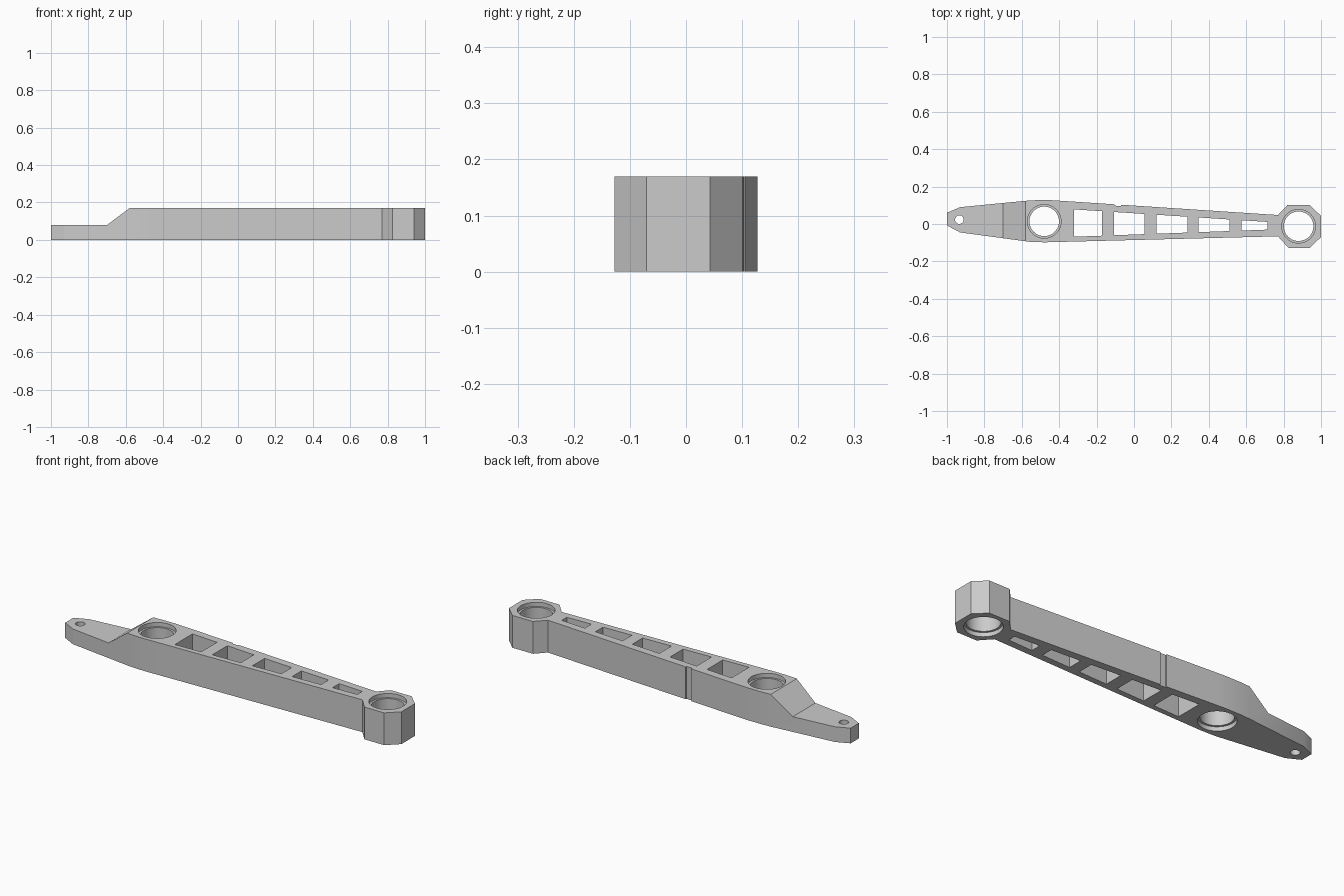
import bpy, bmesh, math

cube = bpy.data.objects.get("Cube")
if cube:
    bpy.data.objects.remove(cube, do_unlink=True)

HEIGHT = 0.17

grey = bpy.data.materials.new("plain grey")
grey.use_nodes = True
grey.diffuse_color = (0.6, 0.6, 0.6, 1)
grey.node_tree.nodes["Principled BSDF"].inputs["Base Color"].default_value = (0.6, 0.6, 0.6, 1)


def prism(name, points, low, high, axis="z"):
    """Extrude a closed profile along z, or along y for an (x, z) profile."""
    bm = bmesh.new()
    place = (lambda a, b, h: (a, b, h)) if axis == "z" else (lambda a, b, h: (a, h, b))
    face = bm.faces.new([bm.verts.new(place(a, b, low)) for a, b in points])
    ext = bmesh.ops.extrude_face_region(bm, geom=[face])
    shift = place(0, 0, high - low)
    bmesh.ops.translate(bm, vec=shift, verts=[v for v in ext["geom"] if isinstance(v, bmesh.types.BMVert)])
    bmesh.ops.recalc_face_normals(bm, faces=bm.faces)
    mesh = bpy.data.meshes.new(name)
    bm.to_mesh(mesh)
    bm.free()
    mesh.materials.append(grey)
    obj = bpy.data.objects.new(name, mesh)
    bpy.context.collection.objects.link(obj)
    return obj


def circle(x, y, r, n=48):
    return [(x + r * math.cos(math.tau * i / n), y + r * math.sin(math.tau * i / n)) for i in range(n)]


def cut(target, points, low=-0.1, high=0.3, axis="z"):
    """Subtract a prism from the target and remove the cutter."""
    cutter = prism("cutter", points, low, high, axis)
    cutter.hide_render = True
    mod = target.modifiers.new("cut", "BOOLEAN")
    mod.operation, mod.solver, mod.object = "DIFFERENCE", "EXACT", cutter
    graph = bpy.context.evaluated_depsgraph_get()
    mesh = bpy.data.meshes.new_from_object(target.evaluated_get(graph))
    target.modifiers.clear()
    target.data = mesh
    bpy.data.objects.remove(cutter, do_unlink=True)


# Arm outline: narrow tip, wide hub, tapering beam, octagonal end
back_edge = [(-1, 0.06), (-0.93, 0.09), (-0.58, 0.124), (-0.53, 0.127), (-0.44, 0.127), (-0.39, 0.124),
             (0.77, 0.048), (0.82, 0.101), (0.94, 0.101), (1, 0.043)]
front_edge = [(1, -0.07), (0.94, -0.127), (0.825, -0.127), (0.77, -0.066), (-0.4, -0.096),
              (-0.48, -0.098), (-0.56, -0.095), (-0.93, -0.045), (-1, -0.008)]
arm = prism("lever_arm", back_edge + front_edge, 0, HEIGHT)

# Lowered tip with a sloped step
cut(arm, [(-1.1, 0.08), (-0.7, 0.08), (-0.58, HEIGHT), (-0.58, 0.3), (-1.1, 0.3)], -0.5, 0.5, "y")

# Bearing holes with a shallow recess on both sides
for x, y in [(-0.48, 0.014), (0.88, -0.012)]:
    cut(arm, circle(x, y, 0.079))
    cut(arm, circle(x, y, 0.09), HEIGHT - 0.022, 0.3)
    cut(arm, circle(x, y, 0.09), -0.1, 0.022)

# Pivot hole in the tip
cut(arm, circle(-0.934, 0.023, 0.023, 32))


# Tapering row of lightening windows
def back_side(x):
    return 0.0573 - 0.0647 * x


def front_side(x):
    return -0.0563 + 0.0367 * x


for a, b in [(-0.32, -0.17), (-0.107, 0.055), (0.12, 0.285), (0.345, 0.51), (0.575, 0.715)]:
    cut(arm, [(a, back_side(a)), (a, front_side(a)), (b, front_side(b)), (b, back_side(b))])

# Small vertical groove on the back edge
cut(arm, [(-0.105, 0.2), (-0.105, 0.098), (-0.07, 0.096), (-0.07, 0.2)])

# Smooth bores with crisp edges
bpy.ops.object.select_all(action="DESELECT")
arm.select_set(True)
bpy.context.view_layer.objects.active = arm
bpy.ops.object.shade_smooth_by_angle(angle=math.radians(20))
